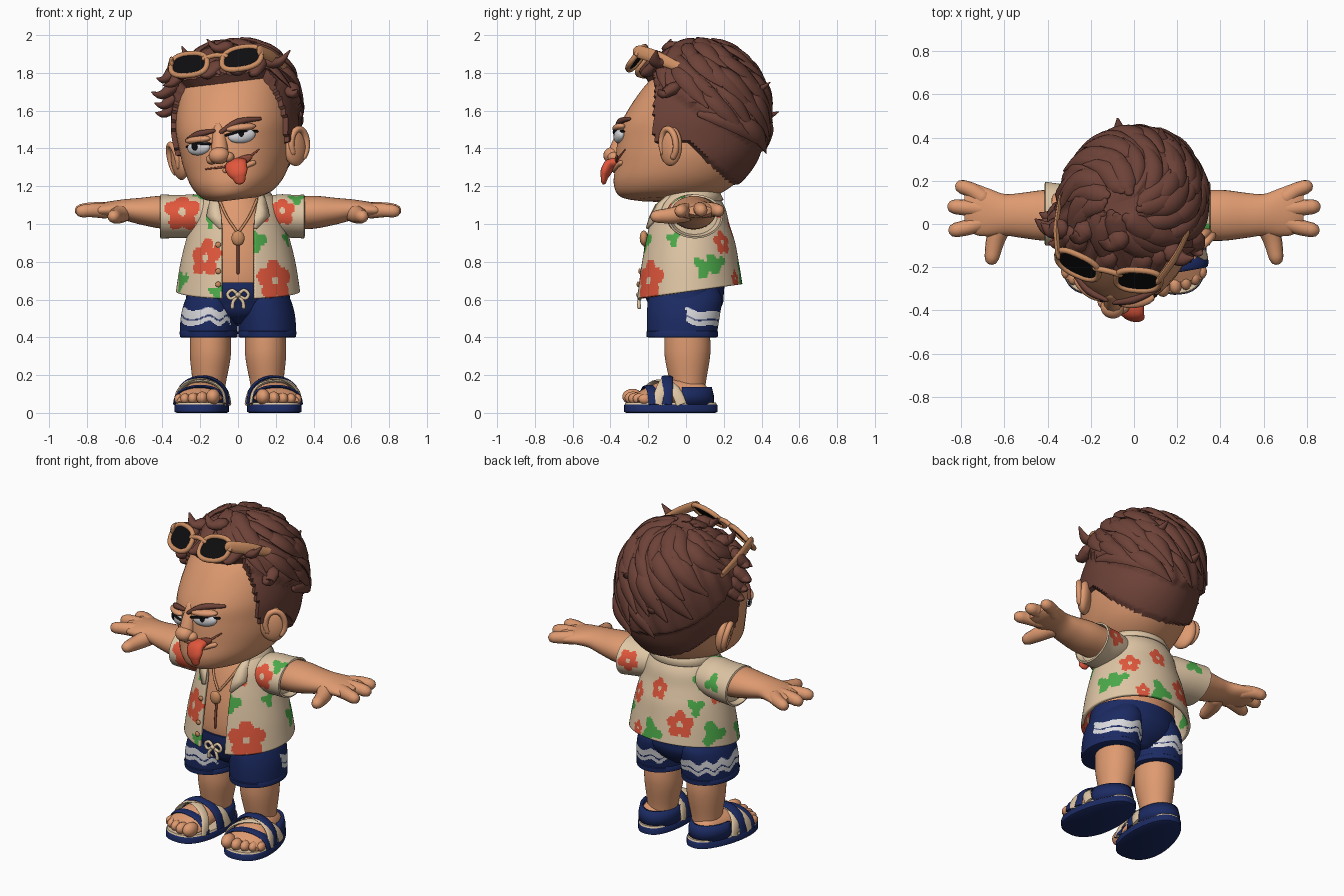
import bpy, bmesh, math, random
from math import sin, cos, pi, radians, hypot, atan2
from mathutils import Vector, Matrix

if "Cube" in bpy.data.objects:
    bpy.data.objects.remove(bpy.data.objects["Cube"])

random.seed(4)


def lin(h):
    v = [int(h[i:i + 2], 16) / 255 for i in (0, 2, 4)]
    return [c / 12.92 if c < .04 else ((c + .055) / 1.055) ** 2.4 for c in v] + [1]


MAT = {}
for key, h in dict(skin="DE9A70", hair="6D4238", cream="DFC6A5", red="E2573C", green="4CAA4A", navy="1B2A62",
                   white="DCDCE0", black="0E0E10", tan="CC8E62", dark_lip="8A4A38").items():
    MAT[key] = bpy.data.materials.new(key)
    MAT[key].diffuse_color = lin(h)


# ---------- helpers ----------
def finish(name, bm, mats, M=None, paint=None, thick=0):
    if M:
        bm.transform(M)
    bmesh.ops.recalc_face_normals(bm, faces=bm.faces)
    if paint:
        for f in bm.faces:
            f.material_index = paint(f.calc_center_median())
    me = bpy.data.meshes.new(name)
    bm.to_mesh(me)
    bm.free()
    for m in mats.split():
        me.materials.append(MAT[m])
    me.shade_smooth()
    me.set_sharp_from_angle(angle=radians(50))
    ob = bpy.data.objects.new(name, me)
    bpy.context.collection.objects.link(ob)
    if thick:
        mod = ob.modifiers.new("thickness", "SOLIDIFY")
        mod.thickness, mod.offset = thick, 0
    return ob


def mirror(ob, name):
    me = ob.data.copy()
    me.transform(Matrix.Diagonal((-1, 1, 1, 1)))
    me.flip_normals()
    bpy.context.collection.objects.link(bpy.data.objects.new(name, me))


def smooth(rows, k=5):
    out = []
    for i in range(len(rows) - 1):
        a, b, c, d = (rows[max(0, min(len(rows) - 1, i + j))] for j in (-1, 0, 1, 2))
        for s in range(k):
            t = s / k
            out.append(tuple(.5 * (2 * q + (r - p) * t + (2 * p - 5 * q + 4 * r - w) * t * t
                             + (3 * q - p - 3 * r + w) * t ** 3) for p, q, r, w in zip(a, b, c, d)))
    return out + [tuple(rows[-1])]


def loft(name, rings, mats, caps=True, closed=True, **kw):
    bm = bmesh.new()
    vs = [[bm.verts.new(p) for p in r] for r in rings]
    n = len(vs[0])
    for a, b in zip(vs, vs[1:]):
        for i in range(n if closed else n - 1):
            bm.faces.new((a[i], a[(i + 1) % n], b[(i + 1) % n], b[i]))
    if caps:
        bm.faces.new(vs[0])
        bm.faces.new(vs[-1])
    return finish(name, bm, mats, **kw)


def ring_z(z, yf, yb, rx, cx=0, n=48, t0=0):
    ts = [t0 + (2 * pi - 2 * t0) * i / n for i in range(n + (t0 > 0))]
    return [Vector((cx + rx * sin(t), (yf + yb) / 2 - (yb - yf) / 2 * cos(t), z)) for t in ts]


def ring_x(x, cy, cz, ry, rz, n=32):
    return [Vector((x, cy - ry * cos(2 * pi * i / n), cz + rz * sin(2 * pi * i / n))) for i in range(n)]


def ball(name, loc, rad, mat, M=None, rot=(0, 0, 0), seg=24):
    bm = bmesh.new()
    bmesh.ops.create_uvsphere(bm, u_segments=seg, v_segments=seg // 2 + 2, radius=1)
    R = Matrix.Identity(4)
    for a, ax in zip(rot, "XYZ"):
        R = Matrix.Rotation(radians(a), 4, ax) @ R
    bm.transform(Matrix.Translation(loc) @ R @ Matrix.Diagonal((*rad, 1)))
    return finish(name, bm, mat, M)


def tube(name, pts, mat, M=None, flat=1, n=10, k=4, up=lambda p: Vector((.03, .02, 1)), rnd=True):
    """Smooth round-ended tube through (x, y, z, radius) points."""
    s = smooth(pts, k)
    P = [Vector(q[:3]) for q in s]
    T = [(P[min(i + 1, len(P) - 1)] - P[max(i - 1, 0)]).normalized() for i in range(len(P))]
    prof = [(p, t, max(q[3], .001)) for p, t, q in zip(P, T, s)]
    if rnd:
        a, b = prof[0], prof[-1]
        prof = [(a[0] - a[1] * a[2] * e, a[1], a[2] * f) for e, f in ((.97, .25), (.7, .72))] + prof \
            + [(b[0] + b[1] * b[2] * e, b[1], b[2] * f) for e, f in ((.7, .72), (.97, .25))]
    rings = []
    for p, t, r in prof:
        a = t.cross(up(p)).normalized()
        b = a.cross(t).normalized()
        rings.append([p + r * (cos(j * 2 * pi / n) * a + flat * sin(j * 2 * pi / n) * b) for j in range(n)])
    return loft(name, rings, mat, M=M)


# ---------- head (local space, turned and tilted by HM) ----------
HM = Matrix.Translation((0, .03, 1.4)) @ Matrix.Rotation(radians(-7), 4, "Y") @ Matrix.Rotation(radians(-14), 4, "Z")
HEAD = smooth([(-.268, -.30, .05, .10), (-.245, -.39, .14, .175), (-.18, -.42, .24, .238), (-.08, -.41, .32, .28),
               (.03, -.40, .36, .30), (.13, -.38, .37, .31), (.25, -.31, .36, .30), (.36, -.22, .32, .27),
               (.46, -.10, .24, .19), (.52, 0, .12, .08)], 8)
loft("head", [ring_z(*r) for r in HEAD], "skin", M=HM)


def head_row(z):
    for a, b in zip(HEAD, HEAD[1:]):
        if z <= b[0]:
            t = max(0, (z - a[0]) / (b[0] - a[0]))
            return [p + (q - p) * t for p, q in zip(a, b)]
    return HEAD[-1]


def face(x, z, off=0):
    _, yf, yb, rx = head_row(z)
    return Vector((x, (yf + yb) / 2 - (yb - yf) / 2 * math.sqrt(max(0, 1 - (x / rx) ** 2)) - off, z))


def outward(p):
    return Vector((p[0], p[1], max(0, p[2] - .1) * .9)).normalized()


def is_thick(p):
    return p[2] > min(.3, .23 - .7 * p[1]) and (p[1] > -.13 or p[2] > .36)


def hair_depth(p):
    x, y, z = p
    if is_thick(p):
        return .048 + .006 * sin(22 * atan2(x, -y) + 30 * z)
    if y > -.13 and z > max(-.24, min(0, -1.15 * (y - .05))):
        return .026
    return -.03


# hair cap sinks under the skin outside the hairline
loft("hair_cap", [[p + outward(p) * hair_depth(p) for p in ring_z(*r, n=128)] for r in HEAD], "hair", M=HM)
# layered swept locks
for z0, z1, count in ((.53, .42, 9), (.50, .36, 16), (.44, .26, 18), (.36, .15, 20), (.24, .04, 18), (.12, -.02, 16)):
    for i in range(count):
        th = 2 * pi * (i + random.uniform(-.4, .4)) / count
        sweep, big, dz = random.uniform(.5, 1.0), random.uniform(.8, 1.25), random.uniform(-.025, .025)
        pts = []
        for s in range(5):
            z = z0 + (z1 - z0) * (s / 4) ** 1.3 + dz * (z1 < .36)
            t = th + sweep * s / 4
            _, yf, yb, rx = head_row(z)
            p = Vector((rx * sin(t), (yf + yb) / 2 - (yb - yf) / 2 * cos(t), z))
            p += outward(p) * (.04, .047, .05, .05, .06)[s]
            pts.append((*p, big * (.022, .04, .042, .03, .006)[s]))
        if is_thick(pts[4]) and is_thick(pts[2]):
            tube("hair_lock", pts, "hair", HM, .5, 8, 4, up=outward)
# loose tufts: base and tip
for b, t in (((-.29, -.12, .36), (-.40, -.11, .35)), ((-.31, -.05, .27), (-.40, -.08, .24)), ((-.27, -.12, .45), (-.36, -.12, .42)),
             ((-.30, -.08, .31), (-.39, -.11, .29)), ((-.22, -.14, .44), (-.31, -.2, .38)), ((-.17, -.16, .46), (-.24, -.22, .43)),
             ((.26, -.1, .43), (.37, -.1, .48)), ((.33, -.02, .28), (.38, -.08, .27)), ((-.15, -.1, .5), (-.2, -.14, .57)),
             ((.02, -.1, .54), (-.06, -.13, .59)), ((-.02, -.2, .44), (-.1, -.26, .42)), ((.14, -.17, .44), (.06, -.25, .42)),
             ((.2, -.14, .43), (.17, -.23, .39)), ((.1, .36, .3), (.06, .44, .33)), ((-.12, .36, .2), (-.16, .43, .2))):
    m = [(p + q) / 2 for p, q in zip(b, t)]
    tube("hair_tuft", [(*b, .05), (m[0], m[1] - .02, m[2] - .025, .034), (*t, .006)], "hair", HM, .7)

# ears
for s, side in ((1, "right"), (-1, "left")):
    EM = HM @ Matrix.Translation((s * .315, -.035, -.025)) @ Matrix.Rotation(radians(-34 * s), 4, "Z")
    ball(side + "_ear", (0, 0, 0), (.04, .078, .105), "skin", EM)
    tube(side + "_ear_rim", [(s * (.026 + .01 * sin(a)), .012 + .056 * cos(a), .008 + .08 * sin(a), .017)
                             for a in [radians(d) for d in range(-60, 211, 30)]], "skin", EM, up=lambda p: Vector((1, 0, .01)))
    # eyes, lids, lashes
    ez = .047 + .018 * s
    c = face(s * .12, ez)
    nrm = Vector((s * .42, -.9, 0))
    ball(side + "_eye", c, (.074, .028, .04), "white", HM, (0, 0, 25 * s))
    ball(side + "_pupil", c + nrm * .025 + Vector((-.006, 0, .008)), (.019, .007, .021), "black", HM, (0, 0, 25 * s))
    ball(side + "_eyelid", c + Vector((0, 0, .042)), (.082, .034, .022), "skin", HM, (0, 0, 25 * s))
    tube(side + "_lashes", [(*face(s * .12 + d, ez + .024 - abs(d) * .16, .03 - abs(d) * .2), .007)
                            for d in (-.075, -.035, 0, .035, .075)], "black", HM)
    ball(side + "_nostril", (s * .046, -.412, -.04), (.03, .034, .027), "skin", HM)
for nm, pts in (("left_brow", ((-.19, .075), (-.11, .1), (-.02, .108))), ("right_brow", ((.02, .098), (.11, .14), (.21, .142)))):
    tube(nm, [(*face(x, z, .012), r) for (x, z), r in zip(pts, (.011, .018, .01))], "hair", HM)

# nose, mouth, tongue
tube("nose_bridge", [(0, -.36, .12, .03), (0, -.385, .05, .042), (0, -.41, -.015, .046)], "skin", HM, up=lambda p: Vector((0, -1, .01)))
ball("nose_tip", (0, -.43, -.025), (.055, .05, .045), "skin", HM)
tube("mouth_line", [(*face(x, z, .001), r) for x, z, r in ((-.09, -.088, .004), (0, -.088, .006), (.06, -.085, .007),
                    (.13, -.06, .007), (.19, -.02, .004))], "dark_lip", HM)
ball("mouth_opening", face(.10, -.07, 0), (.07, .01, .024), "dark_lip", HM, (0, -18, 16))
tube("lower_lip", [(*face(x, z, .002), .014) for x, z in ((.02, -.108), (.08, -.108), (.16, -.085))], "skin", HM)
tube("tongue", [(.078, -.37, -.075, .055), (.083, -.425, -.088, .06), (.095, -.447, -.128, .053), (.10, -.452, -.155, .036)],
     "red", HM, .5, 14, up=lambda p: Vector((0, -1, .6)))

# sunglasses resting on the hair
GM = HM @ Matrix.Translation((0, -.27, .478)) @ Matrix.Rotation(radians(-40), 4, "X")
for s, side in ((1, "right"), (-1, "left")):
    rim = []
    for i in range(25):
        a = 2 * pi * i / 24
        u, v = (math.copysign(abs(q) ** .8, q) for q in (cos(a), sin(a)))
        rim.append((s * (.145 + .104 * u), .4 * (.145 + .104 * u) ** 2, .074 * v + .014 * u))
    tube(side + "_glasses_rim", [(*p, .0145) for p in rim], "tan", GM, k=1, up=lambda p: Vector((0, 1, 0)), rnd=False)
    loft(side + "_lens", [[(x, y - d, z) for x, y, z in rim[:-1]] for d in (-.004, .004)], "black", M=GM)
    tube(side + "_temple", [(s * .245, -.23, .495, .034), (s * .285, -.12, .455, .034), (s * .31, .02, .39, .022)],
         "tan", HM, .4, up=lambda p: Vector((1, 0, .01)))
tube("glasses_bridge", [(-.06, 0, .02, .014), (0, -.005, .03, .014), (.06, 0, .02, .014)], "tan", GM)

# ---------- torso ----------
loft("neck", [ring_z(z, -.08, .15, .115) for z in (1.0, 1.1, 1.25)], "skin")
BODY = smooth([(.58, -.19, .19, .22), (.7, -.215, .2, .25), (.85, -.205, .2, .235), (1.0, -.17, .18, .2),
               (1.1, -.13, .16, .16), (1.16, -.09, .14, .11)])
loft("torso", [ring_z(*r) for r in BODY], "skin")


def front_y(z, rows, x=0):
    r = min(rows, key=lambda q: abs(q[0] - z))
    return (r[1] + r[2]) / 2 - (r[2] - r[1]) / 2 * math.sqrt(max(0, 1 - (x / r[3]) ** 2))


def motif(u, v, r, kind):
    d, a = hypot(u, v), atan2(v, u)
    if kind == 1:
        return r * .22 < d < r * (.74 + .34 * abs(cos(2.5 * a - .8)))
    return d < r * (.78 + .28 * cos(3 * a + r * 90))


# angle from the front, height, size, 1 flower / 2 leaf
SHIRT_SPOTS = ((-42, .82, .095, 1), (45, .70, .105, 1), (135, .9, .06, 1), (-152, .80, .075, 1), (175, .98, .06, 1),
               (-105, .95, .05, 1), (27, .91, .065, 2), (-75, .7, .06, 2), (-25, .64, .045, 2), (-42, 1.02, .05, 2),
               (108, .77, .06, 2), (122, .79, .06, 2), (75, .92, .045, 2), (172, .73, .075, 2), (-133, .9, .055, 2),
               (-115, .74, .075, 2), (-125, 1.04, .05, 2), (150, .71, .04, 1), (40, 1.06, .055, 1))


def paint_shirt(c):
    for az, z, r, kind in SHIRT_SPOTS:
        da = (atan2(c.x, -c.y) - radians(az) + pi) % (2 * pi) - pi
        if motif(da * .28, c.z - z, r, kind):
            return kind
    return 0


SHIRT = smooth([(.64, -.26, .29, .32), (.78, -.24, .27, .298), (.9, -.218, .25, .27), (1.0, -.195, .22, .242),
                (1.08, -.17, .2, .22), (1.14, -.13, .165, .18), (1.175, -.09, .14, .13)], 10)
rings = []
for r in SHIRT:
    gap = .085 if r[0] < 1.0 else .085 + .2 * (r[0] - 1.0)
    ring = ring_z(*r, n=190, t0=math.asin(min(.95, gap / r[3])))
    rings.append([p + Vector((0, 0, .14 * p.y * max(0, 1 - (r[0] - .64) / .3))) for p in ring])
loft("shirt", rings, "cream red green", False, False, paint=paint_shirt, thick=.018)

# sleeves
for s, side, end, spots in ((1, "right", .35, ((.235, 12, .065, 1), (.31, 50, .05, 2), (.28, 170, .06, 1))),
                            (-1, "left", .41, ((-.295, 10, .09, 1), (-.2, 60, .04, 2), (-.3, 165, .055, 2)))):
    def paint_sleeve(c):
        for x, ang, r, kind in spots:
            da = (atan2(c.z - 1.04, .045 - c.y) - radians(ang) + pi) % (2 * pi) - pi
            if motif(c.x - x, da * .12, r, kind):
                return kind
        return 0
    rows = smooth([(.12, .02, 1.05, .12, .09), (.22, .03, 1.045, .135, .112), (.3, .04, 1.04, .14, .114),
                   (end, .048, 1.04, .147, .116)], 12)
    rows += [(end + .004, .048, 1.04, .137, .106), (end - .03, .045, 1.04, .12, .095)]
    loft(side + "_sleeve", [ring_x(r[0] * s, *r[1:], n=90) for r in rows], "cream red green", paint=paint_sleeve)

# collar: back band and front lapels
loft("collar", [ring_z(*r, n=40, t0=.75) for r in ((1.165, -.10, .145, .135), (1.185, -.10, .15, .14), (1.175, -.115, .172, .16),
                                                 (1.125, -.15, .195, .197))], "cream", False, False, thick=.01)
for s, side in ((1, "right"), (-1, "left")):
    a = [(s * x, front_y(z, SHIRT, x) - .02, z) for x, z in ((.11, 1.16), (.1, 1.1), (.088, 1.04), (.085, .98))]
    b = [(s * x, front_y(z, SHIRT, x) - .022, z) for x, z in ((.13, 1.165), (.15, 1.11), (.165, 1.04), (.1, .975))]
    loft(side + "_lapel", [a, b], "cream", False, False, thick=.012)
    tube(side + "_necklace_cord", [(s * x, front_y(z, BODY, x) - .012, z, .007) for x, z in ((.1, 1.13), (.06, 1.04), (.006, .96))], "tan")
for z in (.89, .75, .68):
    ball("button", (-.105, front_y(z, SHIRT, .1) - .014, z), (.015, .008, .015), "tan", seg=12)
ball("pendant", (0, front_y(.92, BODY) - .03, .925), (.035, .022, .04), "tan")
tube("pendant_cord", [(0, front_y(z, BODY) - .012, z, .007) for z in (.89, .82, .74)], "dark_lip", up=lambda p: Vector((0, 1, 0)))

# ---------- arms and hands ----------
arm = loft("right_arm", [ring_x(*r) for r in smooth([
    (.25, .04, 1.055, .11, .085), (.4, .04, 1.062, .118, .087), (.52, .04, 1.068, .104, .07), (.6, .043, 1.075, .096, .056),
    (.68, .055, 1.075, .112, .045), (.74, .068, 1.072, .115, .038), (.785, .07, 1.072, .07, .025)])], "skin")
mirror(arm, "left_arm")
for nm, pts in (("index_finger", ((.7, .01, 1.07, .042), (.77, -.015, 1.072, .037), (.825, -.028, 1.068, .034))),
                ("middle_finger", ((.7, .07, 1.075, .042), (.78, .076, 1.078, .037), (.83, .08, 1.072, .034))),
                ("small_finger", ((.7, .12, 1.075, .042), (.75, .155, 1.075, .036), (.795, .172, 1.07, .033))),
                ("thumb", ((.61, 0, 1.06, .05), (.64, -.07, 1.045, .044), (.658, -.155, 1.04, .034)))):
    mirror(tube("right_" + nm, pts, "skin", n=14), "left_" + nm)

# ---------- shorts ----------
loft("shorts_waist", [ring_z(*r) for r in smooth([(.47, -.1, .1, .06), (.52, -.17, .16, .2), (.58, -.2, .195, .27),
                                                (.63, -.222, .2, .272), (.69, -.225, .205, .26)])], "navy")
for s, side in ((1, "right"), (-1, "left")):
    def paint_leg(c):
        wave = c.z - .51 - .013 * sin(48 * (c.x + c.y))
        return int(abs(wave) < .037 and abs(wave + .008) > .004 and (s < 0 or c.y > 0) and c.x * s > .04)
    rows = smooth([(.405, -.2, .16, .148, .155 * s), (.43, -.205, .165, .152, .156 * s), (.52, -.207, .18, .152, .149 * s),
                   (.6, -.2, .19, .14, .138 * s), (.66, -.18, .17, .11, .13 * s)], 18)
    loft(side + "_shorts_leg", [ring_z(*r, n=110) for r in rows], "navy white", paint=paint_leg)
    loft(side + "_shorts_hem", [ring_z(*r, cx=.155 * s) for r in ((.40, -.2, .16, .146), (.403, -.208, .168, .152),
                                                                (.43, -.21, .17, .155), (.436, -.203, .163, .15))], "navy")
    # drawstring bow
    tube(side + "_bow_loop", [(s * x, -.245, z, .009) for x, z in ((0, .625), (.03, .65), (.055, .63), (.04, .605), (0, .622))],
         "cream", up=lambda p: Vector((0, 1, 0)))
    tube(side + "_bow_tail", [(0, -.24, .62, .009), (s * .025, -.25, .59, .009), (s * .03, -.248, .56, .011)], "cream")
ball("bow_knot", (0, -.25, .625), (.016, .014, .014), "cream", seg=12)

# ---------- legs, feet, sandals ----------
leg = loft("right_leg", [ring_z(*r) for r in smooth([(.08, -.07, .1, .08, .155), (.16, -.085, .105, .088, .152), (.28, -.11, .125, .106, .147),
                                                    (.36, -.115, .13, .109, .146), (.46, -.11, .12, .105, .146)])], "skin")
mirror(leg, "left_leg")
FM = Matrix.Translation((.187, -.08, 0)) @ Matrix.Rotation(radians(7), 4, "Z")


def outline(z, g=0):
    pts = []
    for i in range(48):
        a = 2 * pi * i / 48
        w = .139 + .022 * cos(a) + g
        pts.append((w * math.copysign(abs(sin(a)) ** .8, sin(a)), -(.248 + g) * cos(a), z))
    return pts


parts = [loft("right_sole", [outline(*q) for q in ((0, -.012), (.006, 0), (.04, 0), (.046, -.006))], "navy", M=FM),
         loft("right_footbed", [outline(.044, -.004), outline(.054, -.008)], "cream", M=FM)]
foot = smooth([(.215, .045, .03), (.17, .08, .075), (.07, .095, .09), (-.05, .11, .08), (-.13, .122, .058), (-.19, .112, .036)])
parts.append(loft("right_foot", [[(w * cos(i * pi / 12), y, .05 + h * (.45 + sin(i * pi / 12) * (1 if i < 12 else .4)))
                                  for i in range(24)] for y, w, h in foot], "skin", M=FM))
for i, r in enumerate((.042, .034, .031, .029, .027)):
    parts.append(ball("right_toe_%d" % (i + 1), ((-.08, -.022, .028, .072, .108)[i], (-.195, -.2, -.19, -.175, -.152)[i], .05 + r * .85),
                      (r * .9, r * 1.3, r), "skin", FM, seg=16))
for nm, mat, y0, y1, h, r in (("upper_strap", "navy", .0, -.04, .145, .03), ("toe_strap", "navy", -.125, -.105, .095, .03),
                              ("cross_strap", "cream", -.14, .04, .125, .028), ("side_strap", "cream", .06, -.09, .135, .03)):
    pts = [(-.136 * cos(a), y0 + (y1 - y0) * a / pi, .045 + h * sin(a) ** .8, r) for a in [pi * i / 8 for i in range(9)]]
    parts.append(tube("right_" + nm, pts, mat, FM, .3, 12, 2, up=lambda p: Vector((p[0], 0, max(.01, p[2] - .04))), rnd=False))
heel = [[(.114 * g * sin(a), .06 + .16 * g * cos(a), z) for a in [radians(d) for d in range(-95, 96, 10)]]
        for z, g in ((.045, 1), (.09, 1), (.135, .93))]
cup = loft("right_heel_strap", heel, "navy", False, False, M=FM, thick=.018)
mirror(cup, "left_heel_strap")
left_cup = bpy.data.objects["left_heel_strap"].modifiers.new("thickness", "SOLIDIFY")
left_cup.thickness, left_cup.offset = .018, 0
for ob in parts:
    mirror(ob, ob.name.replace("right", "left"))

for m in bpy.data.materials:
    if m.users and not m.is_grease_pencil:
        m.use_nodes = True
        m.node_tree.nodes["Principled BSDF"].inputs["Base Color"].default_value = m.diffuse_color
